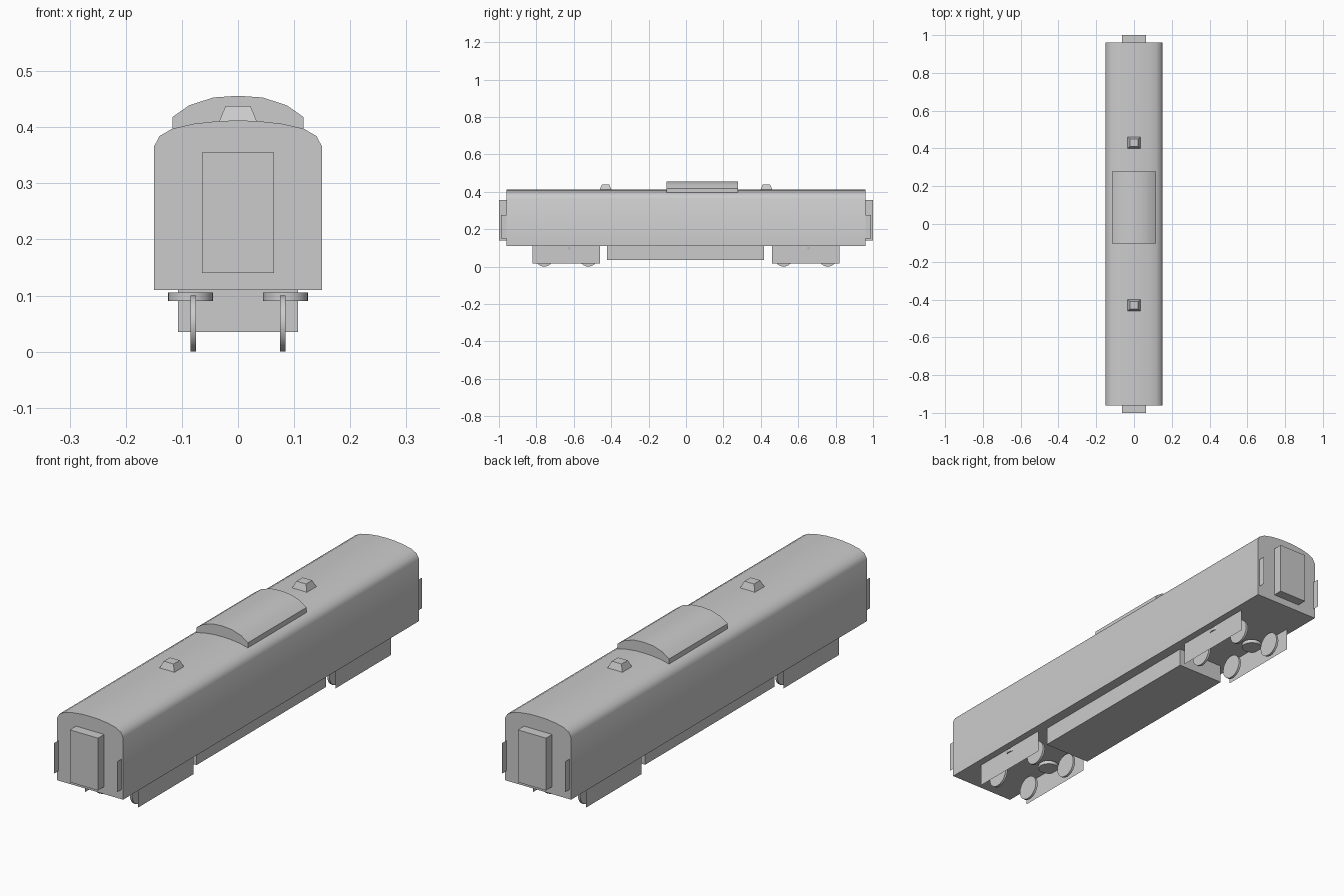
import bpy, math

if "Cube" in bpy.data.objects:
    bpy.data.objects.remove(bpy.data.objects["Cube"])

def mesh_object(name, verts, faces, smooth=False):
    me = bpy.data.meshes.new(name)
    me.from_pydata(verts, [], faces)
    ob = bpy.data.objects.new(name, me)
    bpy.context.collection.objects.link(ob)
    if smooth:
        bpy.ops.object.select_all(action='DESELECT')
        ob.select_set(True)
        bpy.context.view_layer.objects.active = ob
        bpy.ops.object.shade_smooth_by_angle(angle=math.radians(40))
    return ob

def extrude_profile(name, half, y0, y1):
    """Mirror a right-hand (x, z) outline, running bottom to crown, and extrude along y."""
    pts = half + [(-x, z) for x, z in reversed(half) if x > 0]
    n = len(pts)
    verts = [(x, y0, z) for x, z in pts] + [(x, y1, z) for x, z in pts]
    faces = [tuple(range(n)), tuple(range(2 * n - 1, n - 1, -1))]
    faces += [(i, i + n, (i + 1) % n + n, (i + 1) % n) for i in range(n)]
    return mesh_object(name, verts, faces, True)

def frustum(name, y, z0, z1, b, t):
    """Four-sided block; b and t are (half x, half y) at base and top."""
    verts = [(sx * h[0], y + sy * h[1], z) for h, z in ((b, z0), (t, z1))
             for sx, sy in ((-1, -1), (1, -1), (1, 1), (-1, 1))]
    faces = [(3, 2, 1, 0), (4, 5, 6, 7)] + [(i, (i + 1) % 4, (i + 1) % 4 + 4, i + 4) for i in range(4)]
    return mesh_object(name, verts, faces)

def side_sheet(name, x, y0, y1, z0, z1):
    return mesh_object(name, [(x, y0, z0), (x, y1, z0), (x, y1, z1), (x, y0, z1)],
                       [(0, 1, 2, 3) if x > 0 else (3, 2, 1, 0)])

def disc(name, loc, r, depth, rot=(0, 0, 0)):
    bpy.ops.mesh.primitive_cylinder_add(vertices=24, radius=r, depth=depth, location=loc, rotation=rot)
    ob = bpy.context.object
    ob.name = name
    bpy.ops.object.shade_smooth_by_angle(angle=math.radians(40))

# Carriage body with curved roof, and raised roof housing
extrude_profile("carriage_body", [(.15, .11), (.15, .365), (.14, .384), (.118, .397),
                                  (.08, .406), (.035, .411), (0, .412)], -.96, .96)
extrude_profile("roof_housing", [(.117, .397), (.117, .418), (.087, .439),
                                 (.044, .453), (0, .456)], -.103, .277)

# Equipment box under the floor
frustum("underfloor_box", -.002, .035, .11, (.107, .42), (.107, .42))

for s in (-1, 1):
    # Roof vents and end gangways
    frustum("roof_vent", s * .43, .405, .438, (.036, .034), (.022, .02))
    frustum("end_gangway", s * .98, .14, .355, (.064, .02), (.064, .02))
    yc = s * .64
    for x in (-1, 1):
        # End steps/handrail sheets and bogie parts
        side_sheet("end_sheet", x * .143, *sorted((s * .96, s * .99)), .15, .275)
        side_sheet("bogie_frame", x * .12, yc - .18, yc + .18, .016, .11)
        disc("bogie_spring_plate", (x * .085, yc, .098), .04, .015)
        for w in (-1, 1):
            disc("wheel", (x * .08, yc + w * .118, .05), .05, .01, (0, math.pi / 2, 0))
